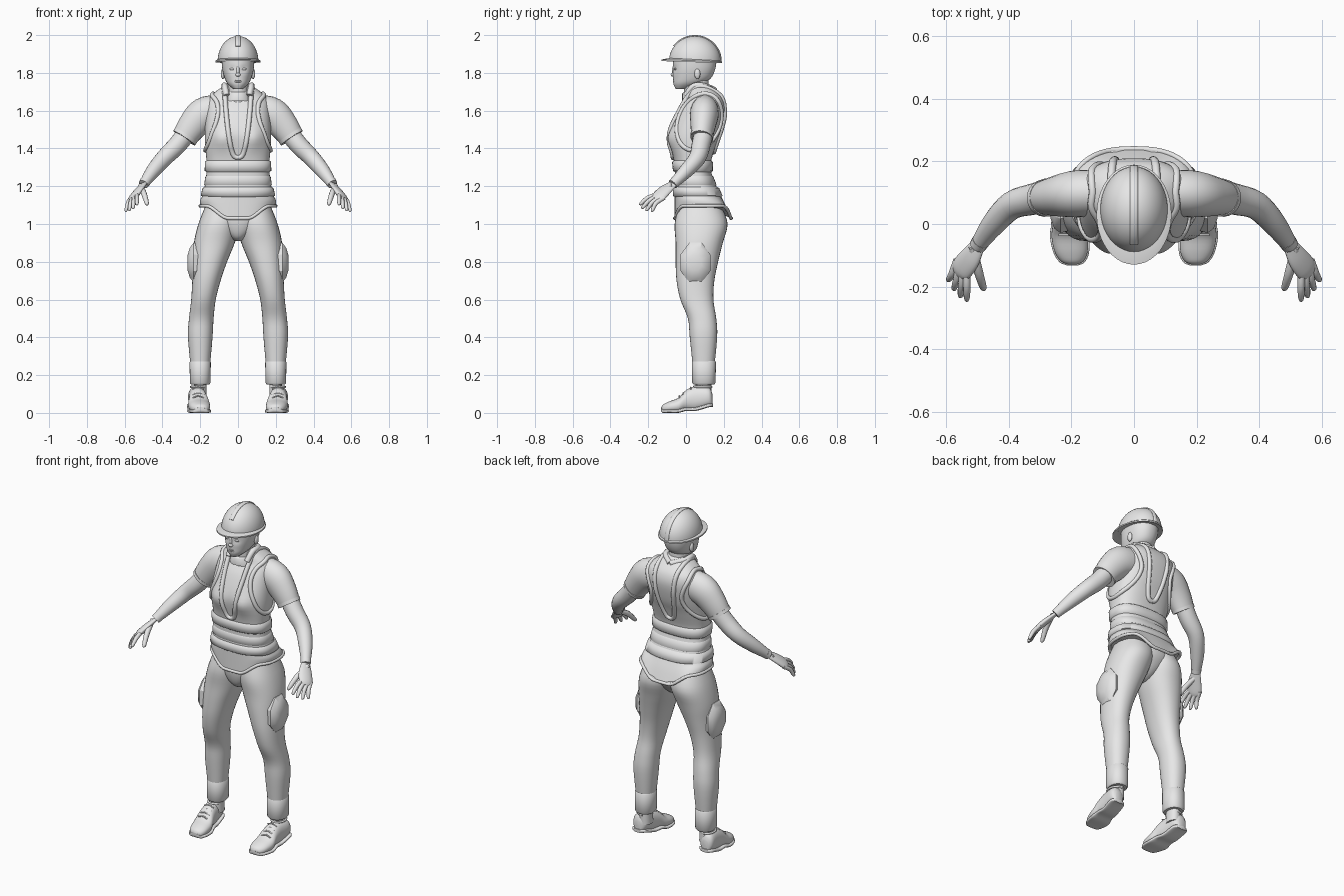
import bpy, bmesh
from math import sin, cos, pi, exp, copysign
from mathutils import Vector

cube = bpy.data.objects.get("Cube")
if cube:
    bpy.data.objects.remove(cube, do_unlink=True)

shade = (0.8, 0.8, 0.8, 1)
grey = bpy.data.materials.new("plain_grey")
grey.use_nodes = True
grey.diffuse_color = shade
for node in grey.node_tree.nodes:
    if node.type == 'BSDF_PRINCIPLED':
        node.inputs["Base Color"].default_value = shade


def build(name, rings, mirror=False, closed=False, caps=True, sharp=0.8):
    """Skin a list of point rings into one object."""
    bm = bmesh.new()
    loops = [[bm.verts.new(point) for point in ring] for ring in rings]
    count = len(loops[0])
    pairs = list(zip(loops, loops[1:]))
    if closed:
        pairs.append((loops[-1], loops[0]))
    elif caps:
        bm.faces.new(loops[0][::-1])
        bm.faces.new(loops[-1])
    for low, high in pairs:
        for i in range(count):
            j = (i + 1) % count
            bm.faces.new((low[i], low[j], high[j], high[i]))
    bmesh.ops.recalc_face_normals(bm, faces=bm.faces)
    mesh = bpy.data.meshes.new(name)
    bm.to_mesh(mesh)
    bm.free()
    for poly in mesh.polygons:
        poly.use_smooth = True
    mesh.set_sharp_from_angle(angle=sharp)
    mesh.materials.append(grey)
    obj = bpy.data.objects.new(name, mesh)
    bpy.context.collection.objects.link(obj)
    if mirror:
        obj.modifiers.new("Mirror", 'MIRROR').use_mirror_merge = False


def smooth(rows, steps=4, closed=False):
    """Catmull-Rom resampling of rows of numbers."""
    last, out = len(rows) - 1, []
    for i in range(len(rows) if closed else last):
        near = range(i - 1, i + 3)
        pick = [rows[k % len(rows)] if closed else rows[min(max(k, 0), last)] for k in near]
        for step in range(steps):
            t = step / steps
            out.append([b + t / 2 * (c - a + t * (2*a - 5*b + 4*c - d + t * (3*b - 3*c + d - a)))
                        for a, b, c, d in zip(*pick)])
    return out if closed else out + [list(rows[last])]


def circle(segs, turn=0):
    return [(cos(2 * pi * k / segs + turn), sin(2 * pi * k / segs + turn)) for k in range(segs)]


def power(value, exponent):
    return copysign(abs(value) ** (2 / exponent), value)


def sections(rows, axis='z', centre=lambda t: 0, exponent=2.2, segs=32, turn=0):
    """Superellipse rings from rows: position on axis, half width, low and high of the third axis."""
    rings = []
    for t, half, low, high in rows:
        ring = []
        for c, s in circle(segs, turn):
            a = centre(t) + half * power(c, exponent)
            b = (low + high) / 2 + (high - low) / 2 * power(s, exponent)
            ring.append(Vector({'z': (a, b, t), 'y': (a, t, b), 'x': (t, a, b)}[axis]))
        rings.append(ring)
    return rings


def sweep(name, points, ref=(0, 0, 1), flat=1, mirror=True, closed=False, segs=16, steps=4):
    """Tube through x, y, z, radius; the radius across ref is multiplied by flat."""
    path = smooth(points, steps, closed)
    side, rings, last = Vector(ref), [], len(path) - 1
    for i, (x, y, z, radius) in enumerate(path):
        after = path[(i + 1) % len(path)] if closed else path[min(i + 1, last)]
        before = path[i - 1] if closed else path[max(i - 1, 0)]
        along = (Vector(after[:3]) - Vector(before[:3])).normalized()
        side = (side - along * side.dot(along)).normalized()
        across = along.cross(side) * flat
        rings.append([Vector((x, y, z)) + (side * c + across * s) * radius for c, s in circle(segs)])
    build(name, rings, mirror, closed)


def cord(name, points, radius, **options):
    sweep(name, [(*point, radius) for point in points], segs=10, **options)


def blob(name, place, size, mirror=True):
    """Small ellipsoid for facial features."""
    rings = []
    for k in range(9):
        height, width = -cos(pi * k / 8), max(0.02, sin(pi * k / 8))
        rings.append([Vector(place) + Vector(size) * Vector((c * width, s * width, height))
                      for c, s in circle(16)])
    build(name, rings, mirror)


# Torso surface: height, half width, front y, back y
TORSO = smooth([(1.03, .2, -.06, .24), (1.1, .2, -.06, .21), (1.18, .18, -.06, .17), (1.3, .165, -.06, .13),
                (1.42, .175, -.08, .16), (1.5, .175, -.08, .19), (1.6, .17, -.04, .21), (1.66, .16, 0, .2),
                (1.7, .12, .01, .17), (1.74, .06, .02, .12)])
SQUARE = 2.5


def profile(z):
    """Half width, middle y and half depth of the torso at a height."""
    for below, above in zip(TORSO, TORSO[1:]):
        if z <= above[0]:
            break
    t = min(1, max(0, (z - below[0]) / (above[0] - below[0])))
    half, front, back = [p + (q - p) * t for p, q in zip(below[1:], above[1:])]
    return half, (front + back) / 2, (back - front) / 2


def bust(x, z):
    return 0.02 * exp(-((abs(x) - .085) / .05) ** 2 - ((z - 1.45) / .05) ** 2)


def torso_ring(z, offset=0):
    half, middle, depth = profile(z)
    ring = []
    for c, s in circle(64):
        x = (half + offset) * power(c, SQUARE)
        y = middle + (depth + offset) * power(s, SQUARE) - bust(x, z) * min(1, max(0, -2 * s))
        # the hem steps up from the middle flap toward the hips
        t = min(1, max(0, (abs(x) - .05) / .12))
        ring.append(Vector((x, y, z + max(0, 1.15 - z) * .55 * t * t * (3 - 2 * t))))
    return ring


def remainder(ratio):
    return max(0, 1 - abs(ratio) ** SQUARE) ** (1 / SQUARE)


def on_surface(x, z, side):
    half, middle, depth = profile(z)
    return x, middle + side * (depth * remainder(x / half) + bust(x, z) * (side < 0)), z


def on_flank(y, z):
    half, middle, depth = profile(z)
    return half * remainder((y - middle) / depth), y, z


# Vest, waist bands and hem
build("vest", [torso_ring(row[0]) for row in TORSO])
for label, low, high, bulge in (("upper", 1.27, 1.34, .01), ("middle", 1.2, 1.26, .004), ("lower", 1.14, 1.2, .01)):
    lip = (high - low) / 6
    build(label + "_band", [torso_ring(low, -lip / 2), torso_ring(low + lip, bulge),
                            torso_ring(high - lip, bulge), torso_ring(high, -lip / 2)], caps=False, sharp=1.5)
cord("hem_rim", torso_ring(TORSO[0][0]), .009, mirror=False, closed=True, steps=1)


# Vest piping over chest and back, collar roll and armhole edges
def piping(bottom, side):
    climb = [(k / 6) ** 2 for k in range(7)]
    return [on_surface(.07 * t ** .35, bottom + (1.68 - bottom) * t, side) for t in climb]


cord("collar_piping", piping(1.35, -1) + [(.076, .075, 1.73)] + piping(1.38, 1)[::-1], .013, ref=(0, 1, 0))
cord("collar_roll", [(.06, 0, 1.68), (.07, .04, 1.73), (.065, .1, 1.73), (0, .15, 1.71)], .016)
armhole = [on_flank(.07 + .115 * c + .2 * .15 * s, 1.54 + .15 * s) for c, s in circle(16)]
cord("armhole_piping", armhole, .012, ref=(1, 0, 0), closed=True)

# Arms with short sleeves
sweep("sleeve", [(.1, .1, 1.6, .085), (.18, .097, 1.58, .09), (.24, .09, 1.52, .079), (.285, .083, 1.455, .066)],
      flat=.84, segs=24)
sweep("sleeve_hem", [(.275, .085, 1.47, .071), (.285, .083, 1.455, .07)], flat=.86, segs=24)
sweep("arm", [(.25, .1, 1.51, .05), (.32, .08, 1.42, .05), (.39, .06, 1.35, .045),
              (.45, 0, 1.28, .038), (.5, -.07, 1.21, .025)], segs=20)
sweep("wrist_cuff", [(.49, -.055, 1.225, .029), (.5, -.07, 1.21, .027)])

# Hands: flat palm and a fan of fingers
index_root, little_root = Vector((.535, -.155, 1.155)), Vector((.572, -.13, 1.13))
index_tip, little_tip = Vector((.535, -.245, 1.1)), Vector((.595, -.18, 1.065))
spread = little_root - index_root
sweep("palm", [(.5, -.07, 1.21, .026), (.525, -.11, 1.18, .038), (.552, -.145, 1.145, .04), (.56, -.16, 1.13, .028)],
      ref=spread, flat=.42, segs=20)


def finger(name, root, tip, thick=1):
    path = []
    for t, radius in ((-.2, .011), (.4, .012), (.9, .009), (1, .003)):
        arch = Vector((0, -.008, .008)) * sin(pi * t)
        path.append((*(root.lerp(tip, t) + arch), radius * thick))
    sweep(name, path, ref=spread, segs=10)


for k, label in enumerate(("index", "middle", "ring", "little")):
    reach = 1 + .15 * sin(pi * k / 3)
    base = index_root.lerp(little_root, k / 3)
    finger(label + "_finger", base, base.lerp(index_tip.lerp(little_tip, k / 3), reach))
finger("thumb", Vector((.51, -.1, 1.19)), Vector((.48, -.21, 1.1)), 1.25)


# Trousers, gaiters and ankles follow one leg centre line
def leg_centre(z):
    return .2 - .1 * (max(0, z - .4) / .6) ** 1.6


LEG = [(1.09, .1, -.04, .19), (1, .11, -.06, .22), (.9, .108, -.055, .195), (.8, .09, -.055, .17), (.7, .075, -.05, .15),
       (.6, .065, -.03, .145), (.5, .065, .01, .16), (.4, .065, .02, .165), (.2, .047, .04, .145), (.15, .045, .04, .14)]
build("trouser_leg", sections(smooth(LEG), centre=leg_centre), mirror=True)
pelvis = [(.91, .02, 0, .1), (.93, .05, -.03, .14), (.97, .1, -.05, .18), (1.03, .15, -.06, .21), (1.1, .16, -.05, .19)]
build("pelvis", sections(smooth(pelvis)))
gaiter = [(z, .048 + out, .04 - out, .15 + out) for z, out in ((.15, 0), (.16, .007), (.27, .008), (.28, 0))]
build("gaiter", sections(gaiter, centre=leg_centre), mirror=True)
build("ankle", sections([(.08, .035, .05, .135), (.17, .032, .05, .135)], centre=leg_centre), mirror=True)

# Thigh pads: eight-sided with a domed face
build("thigh_pad", sections([(.2, .075, .69, .9), (.235, .085, .68, .91), (.255, .07, .71, .88), (.267, .035, .75, .84)],
                            'x', lambda x: .05, 2, 8, pi / 8), mirror=True, sharp=.6)


# Shoes: sections from toe to heel, toes turned slightly in
def foot_centre(y):
    return .21 + .1 * y


SHOE = [(-.13, .012, .01, .03), (-.12, .035, 0, .045), (-.09, .052, 0, .06), (-.04, .058, 0, .08), (0, .05, .01, .12),
        (.05, .045, .01, .14), (.12, .042, .03, .135), (.14, .02, .03, .1)]
build("shoe", sections(smooth(SHOE), 'y', foot_centre), mirror=True)
sole = [(y * 1.02, half + .005, low, low + .02) for y, half, low, high in SHOE]
build("shoe_sole", sections(smooth(sole), 'y', foot_centre, 4), mirror=True)
for k in range(4):
    y, z = .02 * k - .035, .09 + .015 * k
    cord("shoelace", [(.21 + side * .03, y, z - .01 * abs(side)) for side in (-1, 0, 1)], .004)
cord("shoe_collar", [(.21 + .038 * c, .088 + .046 * s, .138) for c, s in circle(16)], .006, closed=True, steps=1)

# Neck and shirt collar
build("neck", sections([(1.64, .06, -.01, .13), (1.7, .055, -.01, .12), (1.79, .055, -.01, .12)]))
build("shirt_collar", sections([(1.65, .075, -.02, .14), (1.69, .06, -.02, .125), (1.7, .055, -.01, .12)]))

# Head with soft eye sockets pressed in
skull = sections(smooth([(1.715, .025, -.055, .01), (1.74, .053, -.066, .08), (1.77, .07, -.068, .13),
                         (1.82, .083, -.07, .155), (1.88, .088, -.066, .163)]), segs=48)
for ring in skull:
    for point in ring:
        if point.y < 0:
            point.y += .008 * exp(-((abs(point.x) - .032) / .02) ** 2 - ((point.z - 1.82) / .015) ** 2)
build("head", skull, sharp=2)
blob("nose_bridge", (0, -.064, 1.81), (.009, .01, .03), mirror=False)
blob("nose_tip", (0, -.069, 1.79), (.014, .012, .01), mirror=False)
for z in (1.753, 1.76):
    blob("lip", (0, -.062, z), (.02, .008, .005), mirror=False)
blob("eye", (.032, -.057, 1.82), (.013, .006, .006))
blob("ear", (.08, .06, 1.795), (.011, .016, .028))

# Hard hat: dome, tilted brim and centre ridge
BROW, MIDDLE, TALL, LONG = 1.862, .047, .133, .137
dome = []
for k in range(13):
    wide, rise = max(.02, cos(pi * k / 24)), sin(pi * k / 24)
    dome.append((BROW + TALL * rise, .108 * wide, MIDDLE - LONG * wide, MIDDLE + LONG * wide))
build("hat_dome", sections(dome, exponent=2, segs=40))
brim = sections([(BROW, .1, -.09, .18), (BROW - .005, .12, -.13, .19), (BROW + .003, .12, -.13, .19),
                 (BROW + .012, .104, -.09, .18)], exponent=2, segs=40)
for ring in brim:
    for point in ring:
        point.z -= .035 * (point.y - .03)
build("hat_brim", brim)
arc = [pi * (.2 + .08 * k) for k in range(11)]
sweep("hat_ridge", [(0, MIDDLE - LONG * cos(a), BROW + TALL * sin(a), .013) for a in arc],
      ref=(1, 0, 0), flat=.4, mirror=False)
